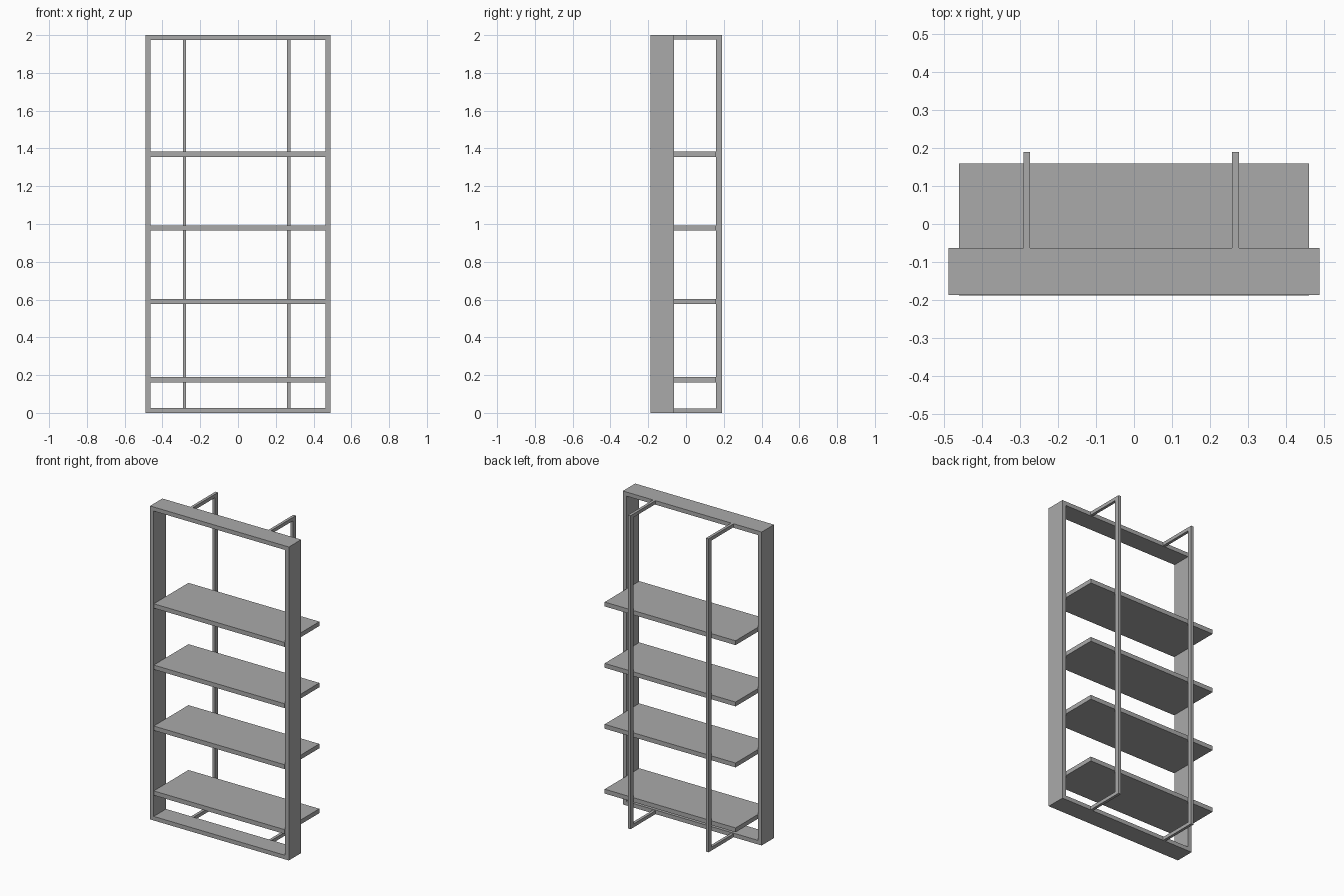
import bpy

cube = bpy.data.objects.get("Cube")
if cube:
    bpy.data.objects.remove(cube, do_unlink=True)

grey = bpy.data.materials.new("grey metal")
grey.use_nodes = True
colour = (0.4, 0.4, 0.4, 1)
grey.diffuse_color = colour
grey.node_tree.nodes["Principled BSDF"].inputs["Base Color"].default_value = colour


def box(name, x, y, z):
    """Flat-faced box spanning three (low, high) ranges."""
    spans = (x, y, z)
    bpy.ops.mesh.primitive_cube_add(size=1, location=[(a + b) / 2 for a, b in spans])
    ob = bpy.context.object
    ob.name = name
    ob.scale = [b - a for a, b in spans]
    bpy.ops.object.transform_apply(location=False, rotation=False, scale=True)
    ob.data.materials.append(grey)
    return ob


def loop(name, outer, inner, low, high, axis):
    """Closed rectangular frame extruded from low to high along an axis."""
    def corners(rect, depth):
        u0, u1, z0, z1 = rect
        pts = [(u0, z0), (u1, z0), (u1, z1), (u0, z1)]
        return [(depth, u, z) if axis == "x" else (u, depth, z) for u, z in pts]

    verts = [v for d in (low, high) for r in (outer, inner) for v in corners(r, d)]
    faces = []
    for i in range(4):
        j = (i + 1) % 4
        for a, b in ((0, 4), (4, 12), (12, 8), (8, 0)):
            faces.append((a + i, a + j, b + j, b + i))
    if axis == "x":
        faces = [f[::-1] for f in faces]
    mesh = bpy.data.meshes.new(name)
    mesh.from_pydata(verts, [], faces)
    mesh.materials.append(grey)
    ob = bpy.data.objects.new(name, mesh)
    bpy.context.collection.objects.link(ob)
    return ob


FRONT, FRAME_BACK, SHELF_BACK, BACK = -0.187, -0.063, 0.16, 0.19
W, T = 0.49, 0.026

# Deep rectangular front frame
loop("front_frame", (-W, W, 0, 2), (T - W, W - T, T, 2 - T), FRONT, FRAME_BACK, "y")

# Shelves reaching out behind the frame
for i, z in enumerate((0.162, 0.576, 0.965, 1.356)):
    box(f"shelf_{i + 1}", (-0.462, 0.462), (FRONT - 0.002, SHELF_BACK), (z, z + 0.028))

# Thin back brackets: an upright with a top and a bottom arm
for side, x in (("right", -0.283), ("left", 0.268)):
    span = (x - 0.009, x + 0.009)
    box(f"{side}_back_upright", span, (SHELF_BACK, BACK), (0, 2))
    for level, z in (("bottom", 0), ("top", 2 - 0.022)):
        box(f"{side}_{level}_arm", span, (FRAME_BACK, SHELF_BACK), (z, z + 0.022))
